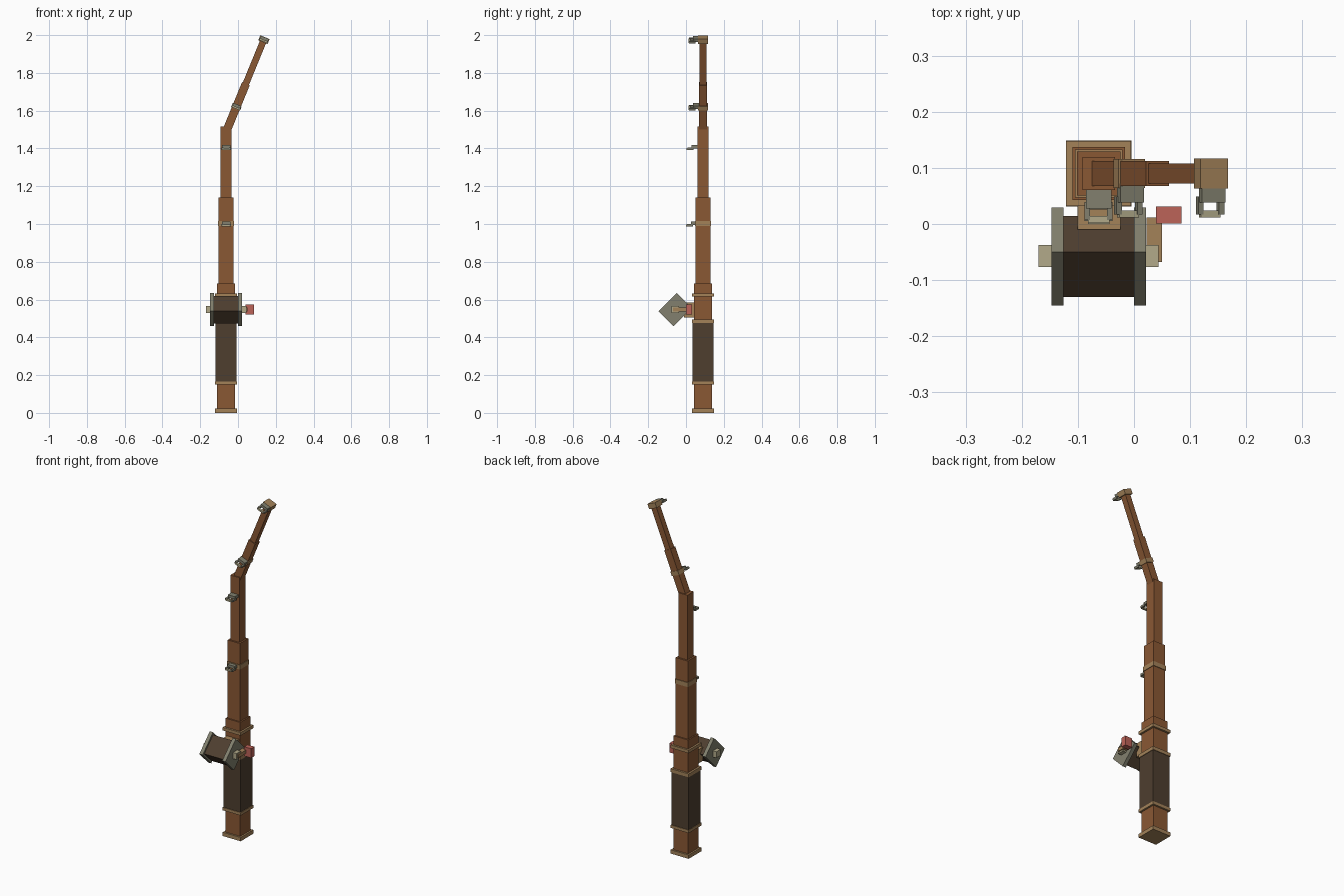
import bpy
from math import radians, sin, cos
from mathutils import Matrix, Vector

cube = bpy.data.objects.get("Cube")
if cube:
    bpy.data.objects.remove(cube, do_unlink=True)


def material(name, rgb):
    """Flat material from an 8-bit sRGB colour."""
    lin = [((c / 255 + 0.055) / 1.055) ** 2.4 for c in rgb] + [1]
    m = bpy.data.materials.new(name)
    m.use_nodes = True
    m.diffuse_color = lin
    m.node_tree.nodes["Principled BSDF"].inputs["Base Color"].default_value = lin
    return m


WOOD = material("brown wood", (138, 88, 52))
TAN = material("tan trim", (163, 130, 89))
DARK = material("dark wrap", (78, 62, 47))
GREY = material("grey metal", (130, 128, 110))
PALE = material("pale metal", (178, 170, 138))
RED = material("red knob", (188, 99, 88))


def box(name, mat, centre, size, frame=Matrix()):
    """Box of the given size, placed in an optional local frame."""
    bpy.ops.mesh.primitive_cube_add(size=1)
    ob = bpy.context.object
    ob.name = name
    ob.data.name = name
    ob.data.transform(frame @ Matrix.Translation(centre) @ Matrix.Diagonal((*size, 1)))
    ob.data.materials.append(mat)
    return ob


POLE_X, POLE_Y = -0.063, 0.09

# Straight pole: stacked square sections and trim bands (bottom, top, width)
for name, mat, low, high, width in (
    ("butt_cap", TAN, 0, 0.022, 0.116),
    ("butt_section", WOOD, 0.02, 0.155, 0.096),
    ("lower_grip_band", TAN, 0.15, 0.167, 0.117),
    ("grip", DARK, 0.165, 0.476, 0.11),
    ("upper_grip_band", TAN, 0.475, 0.495, 0.117),
    ("reel_seat", WOOD, 0.49, 0.62, 0.094),
    ("reel_seat_band", TAN, 0.615, 0.633, 0.116),
    ("collar", WOOD, 0.63, 0.685, 0.094),
    ("lower_pole", WOOD, 0.68, 1.14, 0.078),
    ("pole_band", TAN, 0.99, 1.016, 0.085),
    ("upper_pole", WOOD, 1.13, 1.517, 0.058),
):
    box(name, mat, (POLE_X, POLE_Y, (low + high) / 2), (width, width, high - low))

# Bent tip: sections along a tilted axis
TILT = radians(22.3)
tip = Matrix.Translation((-0.066, POLE_Y, 1.48)) @ Matrix.Rotation(TILT, 4, "Y")
for name, mat, low, high, width in (
    ("tip_lower", WOOD, 0, 0.284, 0.044),
    ("tip_upper", WOOD, 0.28, 0.53, 0.035),
    ("tip_band", TAN, 0.14, 0.164, 0.051),
    ("tip_cap", TAN, 0.521, 0.55, 0.053),
):
    box(name, mat, (0, 0, (low + high) / 2), (width, width, high - low), tip)


def guide(name, frame):
    """Line guide: block on the pole, two prongs and a front bar."""
    box(name + "_block", GREY, (0, 0, 0.007), (0.045, 0.034, 0.016), frame)
    for side, x in (("right", -0.02), ("left", 0.02)):
        box(f"{name}_{side}_prong", GREY, (x, -0.022, -0.003), (0.01, 0.032, 0.012), frame)
    box(name + "_bar", PALE, (0, -0.037, -0.004), (0.038, 0.012, 0.01), frame)


guide("lower_guide", Matrix.Translation((POLE_X, 0.043, 0.997)))
guide("middle_guide", Matrix.Translation((POLE_X, 0.045, 1.402)))
guide("bend_guide", tip @ Matrix.Translation((0, -0.035, 0.15)))
guide("tip_guide", tip @ Matrix.Translation((0, -0.035, 0.534)))

# Reel: diamond-turned spool between two flanges
reel = Matrix.Translation((-0.063, -0.058, 0.547)) @ Matrix.Rotation(radians(45), 4, "X")
box("reel_foot", TAN, (-0.0625, 0.02, 0.545), (0.077, 0.06, 0.08))
box("spool", DARK, (0, 0, 0), (0.128, 0.114, 0.091), reel)
for side, s in (("right", -1), ("left", 1)):
    box(side + "_flange", GREY, (s * 0.0735, 0, 0), (0.021, 0.136, 0.112), reel)
    box(side + "_axle", PALE, (-0.063 + s * 0.094, -0.057, 0.548), (0.026, 0.04, 0.036))

# Crank arm and knob
box("crank_arm", TAN, (0.036, -0.028, 0.548), (0.028, 0.08, 0.02))
box("crank_knob", RED, (0.062, 0.016, 0.548), (0.045, 0.031, 0.054))
